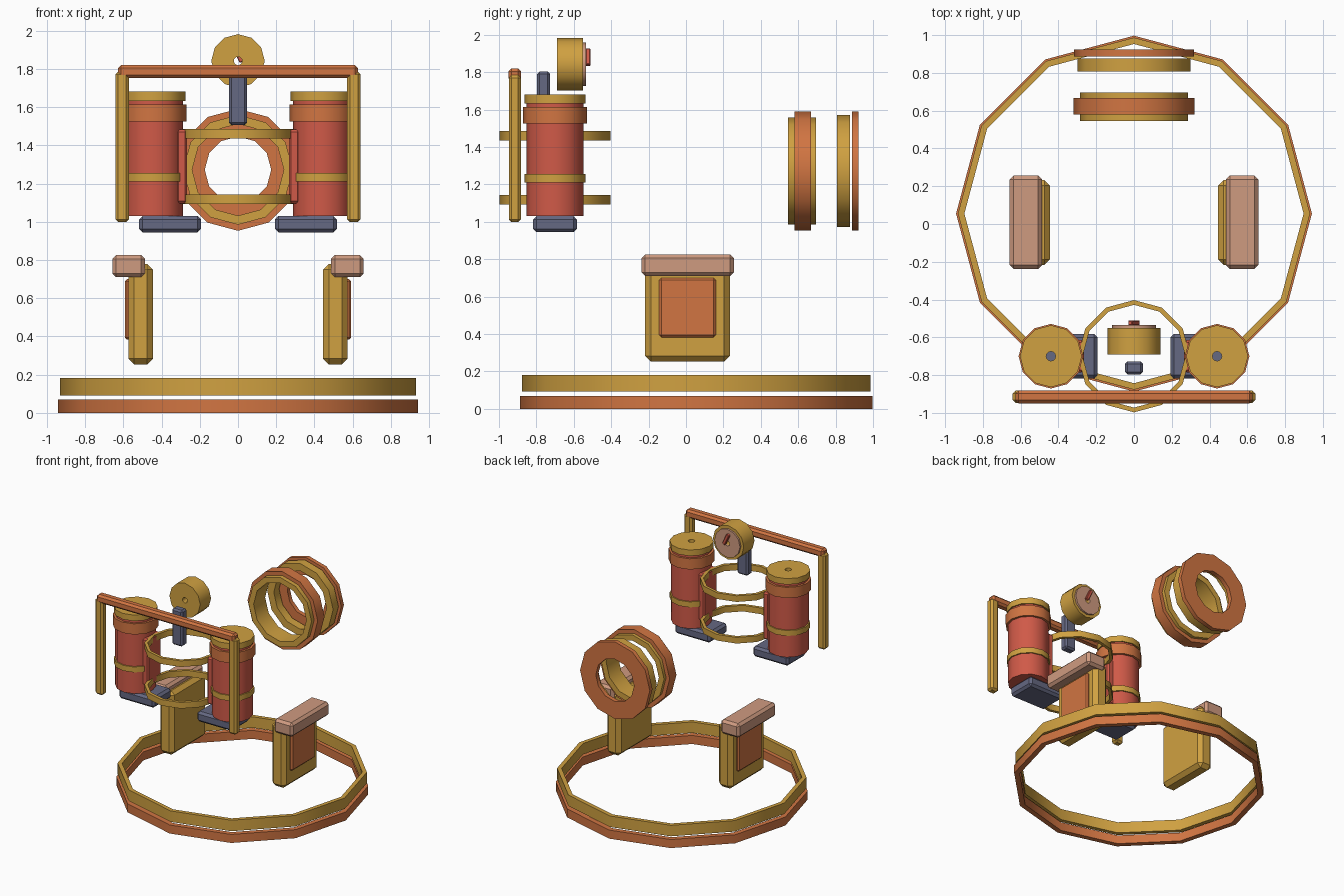
import bpy, bmesh, math
from mathutils import Matrix

if "Cube" in bpy.data.objects:
    bpy.data.objects.remove(bpy.data.objects["Cube"])


def mat(name, r, g, b):
    lin = [((c / 255 + 0.055) / 1.055) ** 2.4 for c in (r, g, b)]
    m = bpy.data.materials.new(name)
    m.diffuse_color = (*lin, 1)
    m.use_nodes = True
    m.node_tree.nodes["Principled BSDF"].inputs["Base Color"].default_value = m.diffuse_color
    return m


GOLD = mat("gold", 208, 161, 65)
COPPER = mat("copper", 209, 117, 66)
RED = mat("red", 208, 90, 72)
TAN = mat("tan", 207, 155, 128)
GREY = mat("blue_grey", 101, 104, 130)


def finish(name, bm, material):
    bmesh.ops.recalc_face_normals(bm, faces=bm.faces)
    me = bpy.data.meshes.new(name)
    bm.to_mesh(me)
    bm.free()
    me.materials.append(material)
    ob = bpy.data.objects.new(name, me)
    bpy.context.collection.objects.link(ob)
    return ob


def box(name, material, x, y, z, bevel=0.015, rot=0):
    """Chamfered box from (min, max) ranges, optionally turned about y."""
    bm = bmesh.new()
    size = [b - a for a, b in (x, y, z)]
    mid = [(a + b) / 2 for a, b in (x, y, z)]
    bmesh.ops.create_cube(bm, size=1, matrix=Matrix.Diagonal((*size, 1)))
    if bevel:
        bmesh.ops.bevel(bm, geom=bm.edges[:], offset=bevel, segments=1, affect='EDGES')
    bm.transform(Matrix.Translation(mid) @ Matrix.Rotation(rot, 4, 'Y'))
    return finish(name, bm, material)


def ring(name, material, centre, outer, inner, lo, hi, axis='Z', n=12):
    """Twelve-sided tube around z or y, spanning lo..hi along its axis."""
    bm = bmesh.new()
    profile = [(outer, lo), (outer, hi), (inner, hi), (inner, lo)]
    loops = []
    for i in range(n):
        c, s = math.cos(math.tau * i / n), math.sin(math.tau * i / n)
        pts = []
        for r, h in profile:
            u, v = centre[0] + r * c, centre[1] + r * s
            pts.append(bm.verts.new((u, v, h) if axis == 'Z' else (u, h, v)))
        loops.append(pts)
    for i in range(n):
        a, b = loops[i], loops[(i + 1) % n]
        for k in range(4):
            bm.faces.new((a[k], b[k], b[(k + 1) % 4], a[(k + 1) % 4]))
    ob = finish(name, bm, material)
    bpy.ops.object.select_all(action='DESELECT')
    ob.select_set(True)
    bpy.context.view_layer.objects.active = ob
    bpy.ops.object.shade_smooth_by_angle(angle=math.radians(40))
    return ob


# Base hoops
ring("base_hoop", COPPER, (0, 0.055), 0.942, 0.90, 0, 0.07)
ring("upper_hoop", GOLD, (0, 0.055), 0.932, 0.898, 0.092, 0.182)

# Collar rings at the back
C = (0, 1.272)
ring("collar_tube", GOLD, C, 0.287, 0.24, 0.545, 0.695, 'Y')
ring("collar_band", COPPER, C, 0.319, 0.28, 0.58, 0.668, 'Y')
ring("rear_ring", GOLD, C, 0.30, 0.24, 0.807, 0.877, 'Y')
ring("rear_plate", COPPER, C, 0.317, 0.174, 0.888, 0.923, 'Y')

# Harness hoops
for label, z in (("lower", 1.093), ("upper", 1.435)):
    ring(label + "_harness_hoop", GOLD, (0, -0.70), 0.297, 0.272, z, z + 0.05)

# Mirrored parts
for label, s in (("left", -1), ("right", 1)):
    def span(a, b):
        return tuple(sorted((s * a, s * b)))

    # Side panels with pads
    box(label + "_side_panel", GOLD, span(0.445, 0.573), (-0.218, 0.234), (0.254, 0.78), 0.03)
    box(label + "_panel_inset", COPPER, span(0.55, 0.592), (-0.144, 0.16), (0.383, 0.70), 0.012)
    box(label + "_pad", TAN, span(0.487, 0.658), (-0.238, 0.256), (0.71, 0.826), 0.02)

    # Canisters
    c = (s * 0.44, -0.70)
    ring(label + "_canister", RED, c, 0.153, 0.025, 1.03, 1.637)
    ring(label + "_canister_band", GOLD, c, 0.163, 0.14, 1.21, 1.255)
    ring(label + "_canister_collar", COPPER, c, 0.171, 0.14, 1.525, 1.613)
    ring(label + "_canister_lid", GOLD, c, 0.164, 0.025, 1.633, 1.682)
    box(label + "_canister_foot", GREY, span(0.193, 0.518), (-0.818, -0.583), (0.945, 1.03), 0.018)
    box(label + "_harness_strut", RED, span(0.266, 0.324), (-0.785, -0.615), (1.096, 1.483), 0.012)

    # Frame posts
    box(label + "_frame_post", GOLD, span(0.57, 0.642), (-0.947, -0.882), (0.998, 1.785), 0.015)

# Frame crossbar and gauge bracket
box("frame_crossbar", COPPER, (-0.627, 0.627), (-0.949, -0.881), (1.753, 1.821), 0.016)
box("gauge_bracket", GREY, (-0.048, 0.048), (-0.796, -0.727), (1.507, 1.804), 0.013)

# Gauge
G = (0, 1.842)
ring("gauge_body", GOLD, G, 0.14, 0.022, -0.69, -0.55, 'Y')
ring("gauge_face", TAN, G, 0.116, 0.022, -0.555, -0.535, 'Y')
box("gauge_needle", RED, (-0.013, 0.013), (-0.536, -0.511), (1.832, 1.928), 0.004, rot=math.radians(-25))
